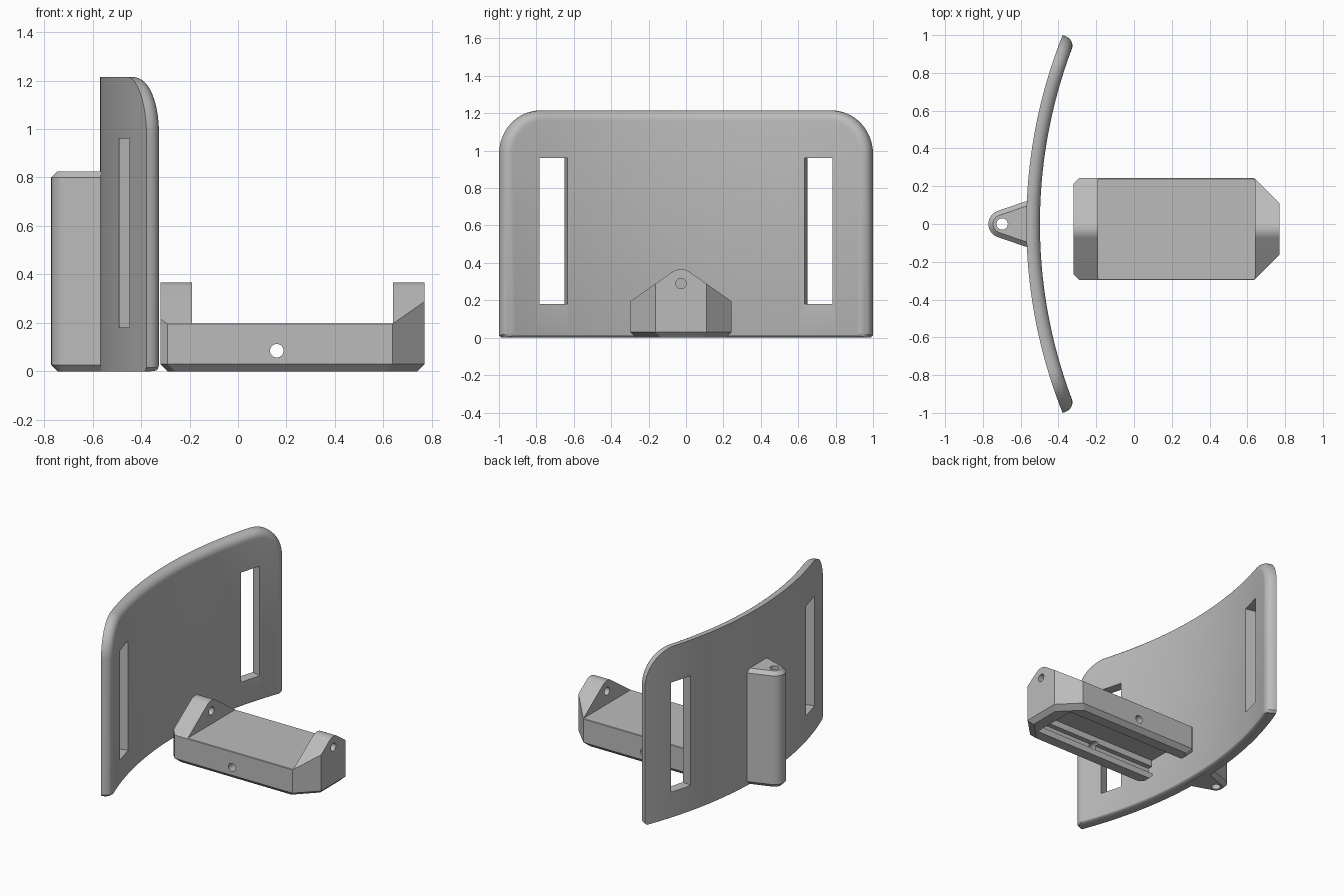
import bpy, bmesh
from math import sin, cos, tan, pi, radians
from mathutils import Vector, Matrix

if "Cube" in bpy.data.objects:
    bpy.data.objects.remove(bpy.data.objects["Cube"], do_unlink=True)

grey = bpy.data.materials.new("plain grey")
grey.use_nodes = True
grey.diffuse_color = (0.5, 0.5, 0.5, 1)
grey.node_tree.nodes["Principled BSDF"].inputs["Base Color"].default_value = (0.5, 0.5, 0.5, 1)


def to_object(name, bm):
    bmesh.ops.recalc_face_normals(bm, faces=bm.faces)
    mesh = bpy.data.meshes.new(name)
    bm.to_mesh(mesh)
    bm.free()
    mesh.materials.append(grey)
    obj = bpy.data.objects.new(name, mesh)
    bpy.context.collection.objects.link(obj)
    return obj


def loft(loops):
    """Closed solid through equal-length loops of points."""
    bm = bmesh.new()
    rings = [[bm.verts.new(p) for p in loop] for loop in loops]
    for a, b in zip(rings, rings[1:]):
        for i in range(len(a)):
            j = (i + 1) % len(a)
            bm.faces.new((a[i], a[j], b[j], b[i]))
    bm.faces.new(rings[0])
    bm.faces.new(rings[-1])
    return bm


def box(x0, x1, y0, y1, z0, z1):
    ring = [(x0, y0), (x1, y0), (x1, y1), (x0, y1)]
    return to_object("cutter", loft([[(x, y, z) for x, y in ring] for z in (z0, z1)]))


def rod(center, axis, radius, length):
    bm = bmesh.new()
    turn = Vector((0, 0, 1)).rotation_difference(Vector(axis)).to_matrix().to_4x4()
    bmesh.ops.create_cone(bm, cap_ends=True, segments=32, radius1=radius, radius2=radius,
                          depth=length, matrix=Matrix.Translation(center) @ turn)
    return to_object("cutter", bm)


def combine(obj, other, operation="DIFFERENCE"):
    mod = obj.modifiers.new("combine", "BOOLEAN")
    mod.operation, mod.solver, mod.object = operation, "EXACT", other
    bpy.context.view_layer.objects.active = obj
    bpy.ops.object.modifier_apply(modifier=mod.name)
    bpy.data.objects.remove(other, do_unlink=True)


def smooth(obj):
    bpy.ops.object.select_all(action="DESELECT")
    obj.select_set(True)
    bpy.context.view_layer.objects.active = obj
    bpy.ops.object.shade_smooth_by_angle(angle=radians(28))


# Curved plate: laid out flat with a rounded inner rim, then bent
BEND, HALF, HEIGHT, THICK, CORNER, RIM = 2.7, 1.0246, 1.215, 0.072, 0.235, 0.052


def bend(u, w, z):
    rho = BEND - w
    return Vector((-0.57 + BEND - rho * cos(u / BEND), rho * sin(u / BEND), z))


def plate_loop(inset, w):
    r, side, foot = CORNER - inset, HALF - CORNER, 0.3 * inset
    right = [(side + r * cos(a), HEIGHT - CORNER + r * sin(a))
             for a in (pi / 2 * i / 14 for i in range(15))]
    right.insert(0, (HALF - inset, foot + 0.015))
    right.insert(0, (HALF - inset - 0.015, foot))
    return [(u, w, z) for u, z in right + [(-u, z) for u, z in reversed(right)]]


angles = [pi / 2 * i / 8 for i in range(9)]
bm = loft([plate_loop(0, 0)] + [plate_loop(RIM * (1 - cos(a)), THICK - RIM + RIM * sin(a))
                                for a in angles])
for i in range(1, 56):
    bmesh.ops.bisect_plane(bm, geom=bm.verts[:] + bm.edges[:] + bm.faces[:],
                           plane_co=(HALF * (i / 28 - 1), 0, 0), plane_no=(1, 0, 0))
for v in bm.verts:
    v.co = bend(*v.co)
plate = to_object("curved_plate", bm)

# Strap slots, cut along the plate's normal
for side in (-1, 1):
    ring = [(side * u, w) for u, w in ((0.657, -0.1), (0.818, -0.1), (0.818, 0.2), (0.657, 0.2))]
    combine(plate, to_object("cutter", loft([[bend(u, w, z) for u, w in ring]
                                             for z in (0.18, 0.96)])))
smooth(plate)

# Hinge lug on the outside of the plate
LEAN = radians(19)


def lug_loop(inset, z):
    cx, r, base = -0.698, 0.073 - inset, -0.53
    arc = [(cx + r * cos(a), r * sin(a)) for a in
           (pi / 2 + LEAN + (pi - 2 * LEAN) * i / 20 for i in range(21))]
    wide = arc[0][1] + (base - arc[0][0]) * tan(LEAN)
    return [(x, y, z) for x, y in [(base, wide)] + arc + [(base, -wide)]]


lug = to_object("hinge_lug", loft([lug_loop(0.027, 0), lug_loop(0, 0.027),
                                   lug_loop(0, 0.8), lug_loop(0.025, 0.825)]))
combine(lug, rod((-0.698, 0, 0.4), (0, 0, 1), 0.03, 2))
smooth(lug)

# Clip body: plan outline with cut corners and a chamfered foot
MID, WIDE, BACK, FRONT = -0.027, 0.27, -0.32, 0.77


def body_loop(inset, z):
    w, b, f = WIDE - inset, BACK + inset, FRONT - inset
    half = [(b, w - 0.03), (b + 0.03, w), (f - 0.133, w), (f, w - 0.133)]
    return [(x, MID + y, z) for x, y in half + [(x, -y) for x, y in reversed(half)]]


body = to_object("clip_body", loft([body_loop(0.03, 0), body_loop(0, 0.03), body_loop(0, 0.5)]))

# Gable roof with a rounded ridge
PITCH, ROUND, EAVE = radians(35), 0.08, 0.195
ridge_z = EAVE + WIDE * tan(PITCH) - ROUND / cos(PITCH)
ridge = [(ROUND * sin(a), ridge_z + ROUND * cos(a)) for a in
         (PITCH * (i / 6 - 1) for i in range(13))]
low = EAVE - 0.1 * tan(PITCH)
profile = [(-WIDE - 0.1, -0.2), (-WIDE - 0.1, low)] + ridge + [(WIDE + 0.1, low), (WIDE + 0.1, -0.2)]
roof = to_object("cutter", loft([[(x, MID + y, z) for y, z in profile] for x in (-1, 1)]))
combine(body, roof, "INTERSECT")

# Flat deck between the gables
combine(body, box(-0.19, 0.64, -1, 1, 0.198, 1))

# Stepped channel underneath, open at the plate end
for x1, half, z0, z1 in ((0.66, 0.165, -0.1, 0.05), (0.64, 0.205, 0.045, 0.1), (0.64, 0.17, 0.095, 0.145)):
    combine(body, box(-0.5, x1, MID - half, MID + half, z0, z1))

# Pin holes across the body and along the ridge
combine(body, rod((0.16, 0, 0.085), (0, 1, 0), 0.028, 2))
combine(body, rod((0.2, MID, 0.29), (1, 0, 0), 0.028, 3))
smooth(body)
